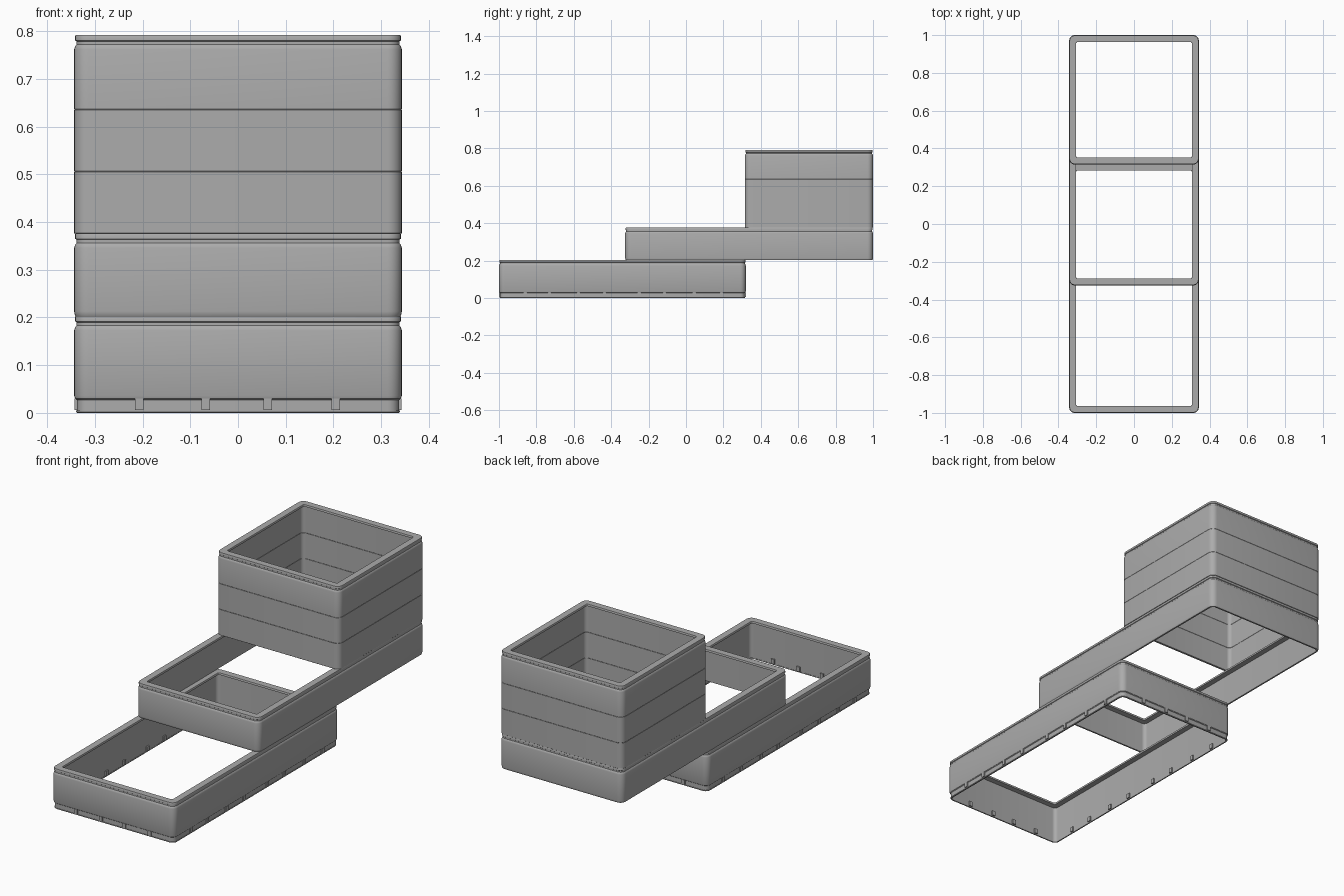
import bpy, bmesh, math

if "Cube" in bpy.data.objects:
    bpy.data.objects.remove(bpy.data.objects["Cube"])

HW = 0.3435     # half width of every frame
R = 0.03        # outer corner radius
SEG = 6

# Dark grey plastic
grey = bpy.data.materials.new("dark_grey")
grey.diffuse_color = (0.41, 0.41, 0.41, 1)
grey.use_nodes = True
grey.node_tree.nodes["Principled BSDF"].inputs["Base Color"].default_value = grey.diffuse_color


def outline(y0, y1, inset):
    """Rounded rectangle points, inset from the outer footprint."""
    r = max(R - inset, 0.008)
    x, a, b = HW - inset, y0 + inset, y1 - inset
    pts = []
    for cx, cy, start in ((x - r, b - r, 0), (-x + r, b - r, 90),
                          (-x + r, a + r, 180), (x - r, a + r, 270)):
        for i in range(SEG + 1):
            t = math.radians(start + 90 * i / SEG)
            pts.append((cx + r * math.cos(t), cy + r * math.sin(t)))
    return pts


def frame(name, y0, y1, profile):
    """Sweep a closed (inset, z) wall profile around the rounded footprint."""
    bm = bmesh.new()
    loops = [[bm.verts.new((x, y, z)) for x, y in outline(y0, y1, d)]
             for d, z in profile]
    n = len(loops[0])
    for k, lo in enumerate(loops):
        up = loops[(k + 1) % len(loops)]
        for i in range(n):
            j = (i + 1) % n
            bm.faces.new((lo[i], lo[j], up[j], up[i]))
    bmesh.ops.recalc_face_normals(bm, faces=bm.faces)
    finish(name, bm)


def finish(name, bm):
    me = bpy.data.meshes.new(name)
    bm.to_mesh(me)
    bm.free()
    me.materials.append(grey)
    ob = bpy.data.objects.new(name, me)
    bpy.context.collection.objects.link(ob)
    bpy.ops.object.select_all(action='DESELECT')
    ob.select_set(True)
    bpy.context.view_layer.objects.active = ob
    bpy.ops.object.shade_smooth_by_angle(angle=math.radians(30))


def rim(z):
    """Grooved outer lip with inward flange, top at z, ending on the inner wall."""
    return [(0, z - 0.030), (0.002, z - 0.023), (0.005, z - 0.020),
            (0.005, z - 0.013), (0.002, z - 0.011), (0.002, z - 0.002),
            (0.003, z), (0.036, z), (0.037, z - 0.002), (0.037, z - 0.010),
            (0.011, z - 0.012)]


def wall(z0, z1):
    """Plain thin wall with tiny chamfers that form the seams."""
    c = 0.0008
    return [(c, z0), (0, z0 + c), (0, z1 - c), (c, z1),
            (0.011 - c, z1), (0.011, z1 - c), (0.011, z0 + c), (0.011 - c, z0)]


# Long lower frame with recessed foot
frame("lower_frame", -1.0, 0.32,
      [(0.006, 0.003), (0.006, 0.027), (0.002, 0.030), (0, 0.036)]
      + rim(0.203) + [(0.011, 0.003)])

# Long middle frame, set back by half a length
frame("middle_frame", -0.325, 1.0,
      [(0.003, 0.203), (0.001, 0.207), (0, 0.213)] + rim(0.376) + [(0.011, 0.203)])

# Square upper box: two plain rings and a rimmed top ring
frame("upper_ring_low", 0.315, 1.0, wall(0.376, 0.506))
frame("upper_ring_mid", 0.315, 1.0, wall(0.506, 0.636))
frame("upper_ring_top", 0.315, 1.0,
      [(0.0008, 0.636), (0, 0.6368)] + rim(0.792)
      + [(0.011, 0.6368), (0.0102, 0.636)])


# Small clips around the foot of the lower frame
def clip(bm, x, y, sx, sy):
    v = bmesh.ops.create_cube(bm, size=1)["verts"]
    bmesh.ops.scale(bm, vec=(sx, sy, 0.024), verts=v)
    bmesh.ops.translate(bm, vec=(x, y, 0.018), verts=v)


bm = bmesh.new()
for x in (-0.207, -0.068, 0.062, 0.205):
    for y in (-0.991, 0.311):
        clip(bm, x, y, 0.018, 0.017)
for y in (-0.86, -0.73, -0.575, -0.436, -0.25, -0.115, 0.045, 0.19):
    for s in (-1, 1):
        clip(bm, s * (HW - 0.009), y, 0.017, 0.018)
finish("foot_clips", bm)

# Thin foot edge resting on the ground
frame("ground_edge", -1.0, 0.32,
      [(0.006, 0.0), (0.004, 0.002), (0.004, 0.005), (0.012, 0.005), (0.012, 0.0)])
